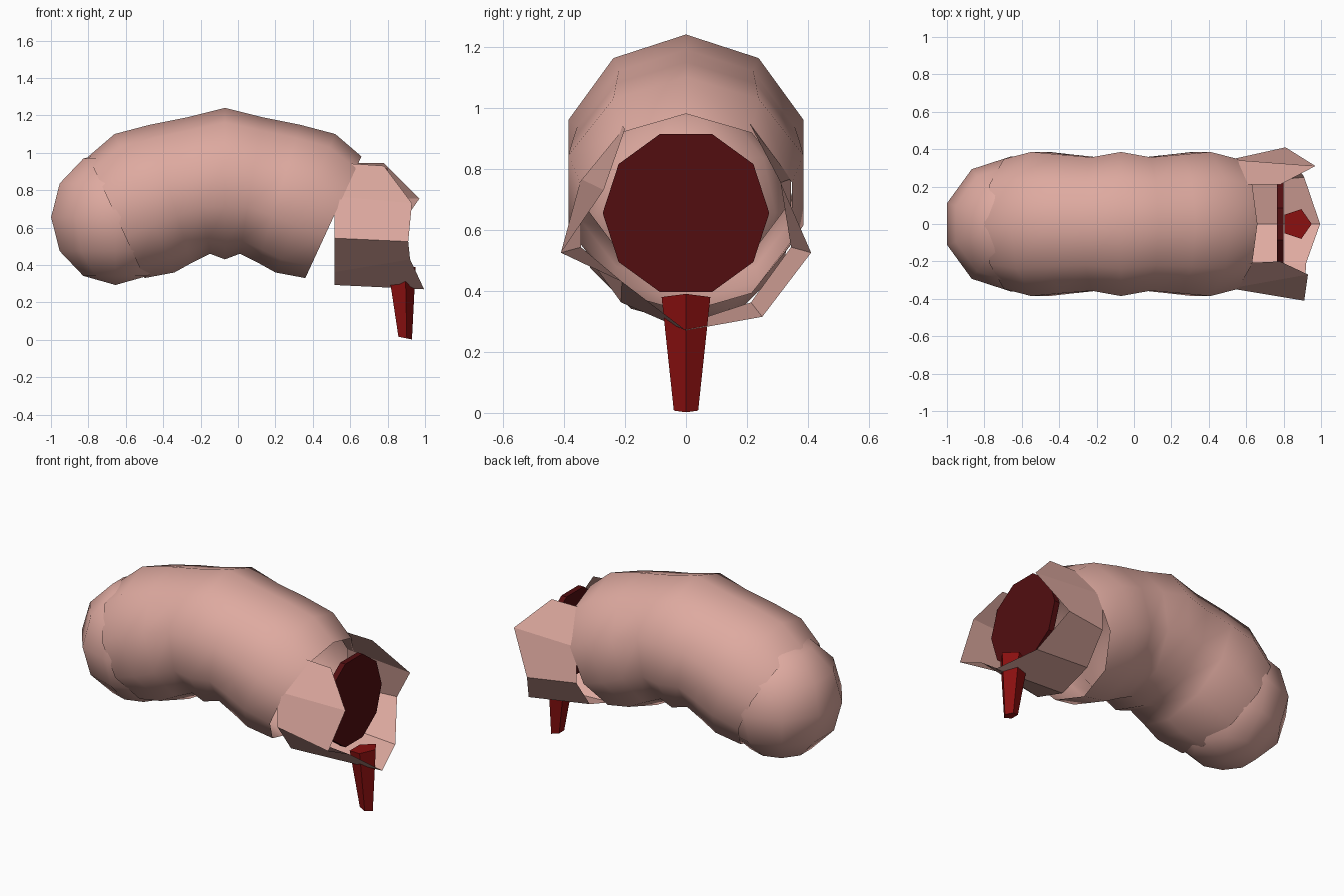
import bpy
from math import sin, cos, pi, radians
from mathutils import Vector

old = bpy.data.objects.get("Cube")
if old:
    bpy.data.objects.remove(old, do_unlink=True)


def material(name, rgb):
    m = bpy.data.materials.new(name)
    m.use_nodes = True
    m.diffuse_color = (*rgb, 1)
    m.node_tree.nodes["Principled BSDF"].inputs["Base Color"].default_value = (*rgb, 1)
    return m


skin = material("skin pink", (0.73, 0.40, 0.35))
meat = material("dark meat red", (0.085, 0.004, 0.005))
sauce = material("sauce red", (0.25, 0.005, 0.005))

SIDES = 10
MID = -0.07      # centre of the bend along x
AXIS_Z = 0.655   # height of the two ends


def loft(name, rings, mat, closed=True, caps=False, smooth=False):
    """Skin a list of equally sized rings with quads."""
    n = len(rings[0])
    verts = [v for r in rings for v in r]
    faces = []
    for i in range(len(rings) - 1):
        for j in range(n if closed else n - 1):
            k = (j + 1) % n
            faces.append((i * n + j, i * n + k, (i + 1) * n + k, (i + 1) * n + j))
    if caps:
        faces += [tuple(reversed(range(n))), tuple(range(len(verts) - n, len(verts)))]
    me = bpy.data.meshes.new(name)
    me.from_pydata(verts, [], faces)
    me.materials.append(mat)
    ob = bpy.data.objects.new(name, me)
    bpy.context.collection.objects.link(ob)
    for p in me.polygons:
        p.use_smooth = smooth
    return ob


def tilted_ring(side, top_x, top_z, low_x, low_z, width):
    """Ten-sided ring spanned between a top and a bottom point."""
    top = Vector((MID + side * top_x, 0, top_z))
    low = Vector((MID + side * low_x, 0, low_z))
    mid, up = (top + low) / 2, (top - low) / 2
    return [mid + up * cos(a) + Vector((0, width * sin(a), 0))
            for a in (2 * pi * j / SIDES for j in range(SIDES))]


# Bent body: half the rings, mirrored about the middle one
half = [(0.20, 1.19, 0.08, 0.46, 0.375),
        (0.40, 1.15, 0.18, 0.41, 0.39),
        (0.59, 1.10, 0.27, 0.36, 0.405),
        (0.73, 0.98, 0.43, 0.33, 0.365)]
rings = [tilted_ring(-1, *h) for h in reversed(half)]
rings.append(tilted_ring(1, 0, 1.24, 0, 0.43, 0.405))
rings += [tilted_ring(1, *h) for h in half]
loft("bent_body", rings, skin, smooth=True)

# Rounded end
bpy.ops.mesh.primitive_uv_sphere_add(segments=SIDES, ring_count=6, radius=0.362,
                                     location=(-0.655, 0, AXIS_Z))
end = bpy.context.object
end.name = "rounded_end"
if min(abs(v.co.x) for v in end.data.vertices if abs(v.co.z) < 0.01) > 0.01:
    end.rotation_euler.z = radians(18)
end.data.materials.append(skin)
bpy.ops.object.shade_smooth()

# Torn casing: ring with the top open, flaring to a ragged rim
base = [(0.515, 0.362 * sin(a), AXIS_Z + 0.362 * cos(a))
        for a in (2 * pi * j / SIDES for j in range(-1, -SIDES, -1))]
rim = [(0.78, -0.20, 0.93), (0.93, -0.27, 0.73), (0.91, -0.41, 0.525),
       (0.92, -0.21, 0.43), (0.995, 0, 0.27), (0.91, 0.25, 0.315),
       (0.81, 0.41, 0.525), (0.97, 0.31, 0.755), (0.78, 0.21, 0.945)]
loft("torn_casing", [base, rim], skin, closed=False)

# Exposed meat disc
disc = [[(x, 0.273 * cos(a), AXIS_Z + 0.273 * sin(a))
         for a in (2 * pi * j / SIDES for j in range(SIDES))] for x in (0.765, 0.80)]
loft("meat_disc", disc, meat, caps=True)


# Five-sided tapering drip
def drip_ring(x, z, r, slope):
    return [(x + r * cos(a), r * 1.05 * sin(a), z - slope * cos(a))
            for a in (2 * pi * j / 5 for j in range(5))]


loft("sauce_drip", [drip_ring(0.89, 0.01, 0.04, 0.008),
                    drip_ring(0.87, 0.375, 0.08, -0.015)], sauce, caps=True)
